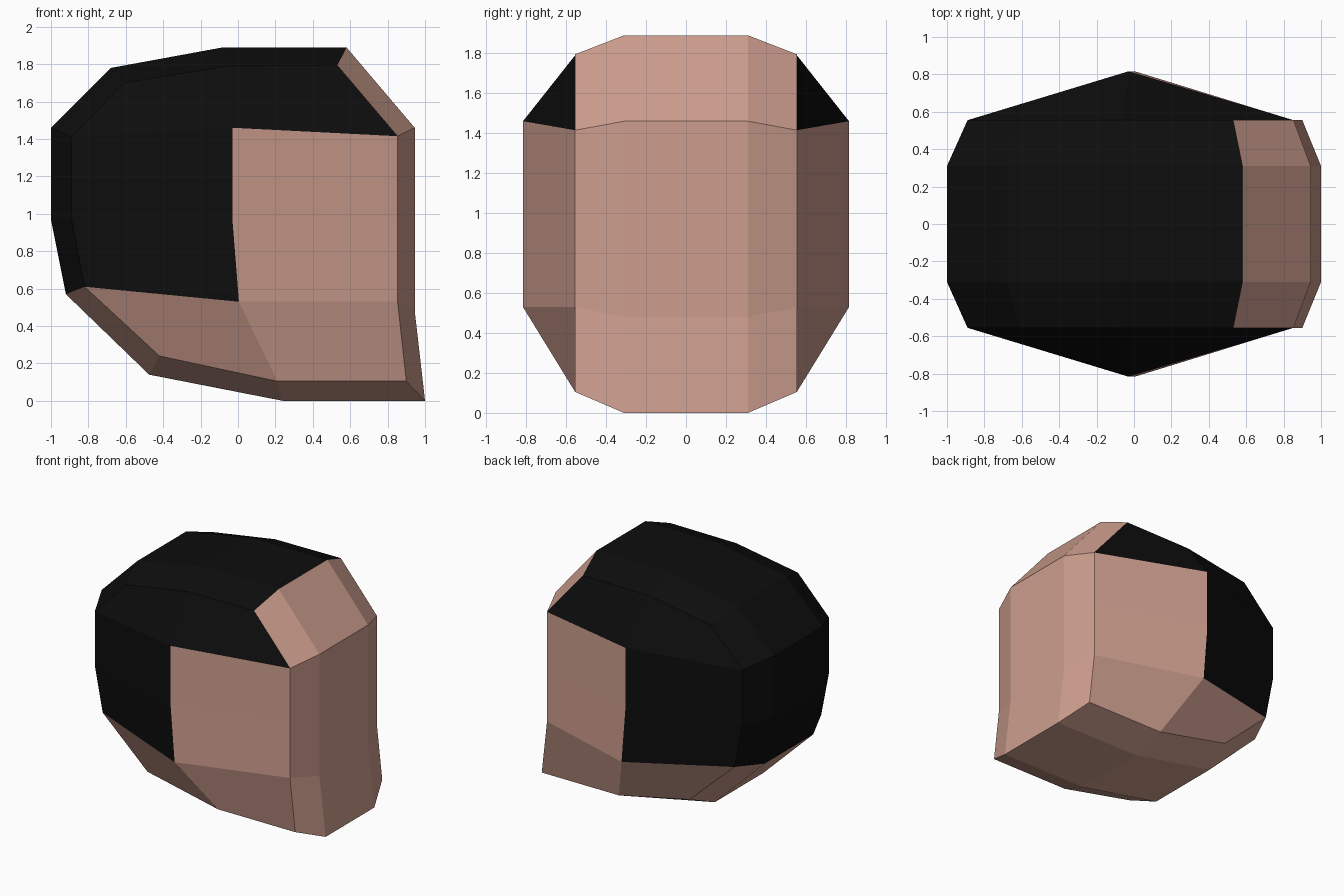
import bpy, bmesh

if "Cube" in bpy.data.objects:
    bpy.data.objects.remove(bpy.data.objects["Cube"])

def material(name, rgb):
    m = bpy.data.materials.new(name)
    m.diffuse_color = (*rgb, 1)
    m.use_nodes = True
    m.node_tree.nodes["Principled BSDF"].inputs["Base Color"].default_value = m.diffuse_color
    return m

skin = material("skin", (0.61, 0.34, 0.27))
hair = material("black hair", (0.004, 0.004, 0.004))

# Side profiles (x, z): wide middle band and the slightly smaller bevel rim.
# Both run from the forehead hairline over the crown and back to the chin and face.
BAND = [(.58, 1.89), (-.08, 1.89), (-.68, 1.78), (-1, 1.46), (-1, .97), (-.92, .57),
        (-.475, .14), (.24, 0), (1, 0), (.945, .48), (.945, .97), (.945, 1.46)]
RIM = [(.53, 1.795), (-.06, 1.79), (-.61, 1.70), (-.89, 1.41), (-.89, .97), (-.82, .61),
       (-.42, .24), (.21, .105), (.90, .105), (.853, .53), (.853, .97), (.853, 1.415)]
# Vertical cheek ridge on each side (top, middle, bottom)
RIDGE = [(-.03, 1.46), (-.03, .97), (.005, .53)]
Y_BAND, Y_RIM, Y_RIDGE = .31, .555, .816
N = len(BAND)
HAIR_SEGMENTS = 5

bm = bmesh.new()

def ring(points, y):
    return [bm.verts.new((x, y, z)) for x, z in points]

def face(verts, is_hair):
    bm.faces.new(verts).material_index = 1 if is_hair else 0

# Bands around the head
rings = [ring(RIM, -Y_RIM), ring(BAND, -Y_BAND), ring(BAND, Y_BAND), ring(RIM, Y_RIM)]
for a, b in zip(rings, rings[1:]):
    for i in range(N):
        j = (i + 1) % N
        face((a[i], a[j], b[j], b[i]), i < HAIR_SEGMENTS)

# Cheeks: quads from the rim in to the ridge, hair above and behind
for rim, y in ((rings[0], -Y_RIDGE), (rings[3], Y_RIDGE)):
    top, mid, low = ring(RIDGE, y)
    for k, v in ((11, top), (1, top), (5, low), (7, low)):
        face((rim[k], rim[(k + 1) % N], rim[(k + 2) % N], v), v is top)
    for a, b, c, d, h in ((3, 4, mid, top, True), (4, 5, low, mid, True),
                          (9, 10, mid, low, False), (10, 11, top, mid, False)):
        face((rim[a], rim[b], c, d), h)

bmesh.ops.recalc_face_normals(bm, faces=bm.faces[:])
mesh = bpy.data.meshes.new("head")
bm.to_mesh(mesh)
bm.free()
mesh.materials.append(skin)
mesh.materials.append(hair)
head = bpy.data.objects.new("head", mesh)
bpy.context.collection.objects.link(head)
